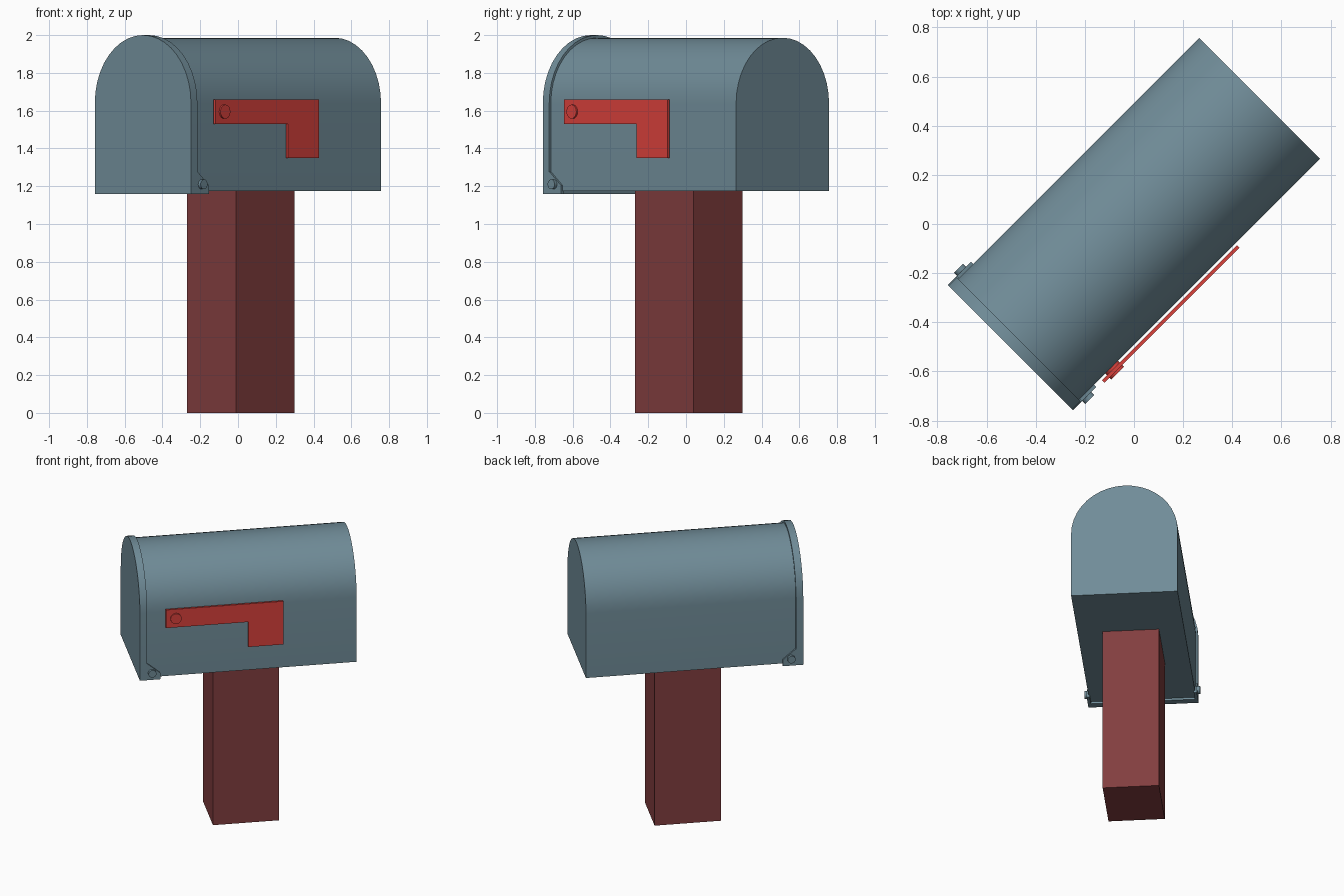
import bpy, bmesh, math
from mathutils import Matrix

if "Cube" in bpy.data.objects:
    bpy.data.objects.remove(bpy.data.objects["Cube"])

TURN = Matrix.Rotation(math.radians(45), 4, 'Z')  # whole mailbox is turned 45 degrees


def material(name, rgb):
    m = bpy.data.materials.new(name)
    m.diffuse_color = (*rgb, 1)
    m.use_nodes = True
    m.node_tree.nodes["Principled BSDF"].inputs["Base Color"].default_value = m.diffuse_color
    return m


SLATE = material("slate_blue_metal", (0.162, 0.262, 0.314))
RED = material("flag_red", (0.70, 0.054, 0.046))
WOOD = material("dark_red_wood", (0.225, 0.048, 0.050))


def prism(name, points, depth, mat, smooth=False):
    """Extrude a closed 3D outline along the depth vector, then turn it."""
    bm = bmesh.new()
    face = bm.faces.new([bm.verts.new(p) for p in points])
    ext = bmesh.ops.extrude_face_region(bm, geom=[face])
    moved = [v for v in ext["geom"] if isinstance(v, bmesh.types.BMVert)]
    bmesh.ops.translate(bm, verts=moved, vec=depth)
    bmesh.ops.recalc_face_normals(bm, faces=bm.faces)
    bm.transform(TURN)
    me = bpy.data.meshes.new(name)
    bm.to_mesh(me)
    bm.free()
    me.materials.append(mat)
    ob = bpy.data.objects.new(name, me)
    bpy.context.collection.objects.link(ob)
    if smooth:
        bpy.ops.object.select_all(action='DESELECT')
        ob.select_set(True)
        bpy.context.view_layer.objects.active = ob
        bpy.ops.object.shade_smooth_by_angle(angle=math.radians(30))
    return ob


def arch(x, radius, bottom, spring, steps=20):
    """Arched cross-section: straight sides with a half-round top."""
    pts = [(x, -radius, bottom)]
    for i in range(steps + 1):
        a = math.pi * i / steps
        pts.append((x, -radius * math.cos(a), spring + radius * math.sin(a)))
    return pts + [(x, radius, bottom)]


def disc(x, y, z, r, n=20):
    return [(x + r * math.cos(2 * math.pi * i / n), y,
             z + r * math.sin(2 * math.pi * i / n)) for i in range(n)]


# Post
prism("post", [(-0.198, -0.184, 0), (0.24, -0.184, 0),
               (0.24, 0.184, 0), (-0.198, 0.184, 0)], (0, 0, 1.18), WOOD)

# Box body and the slightly larger door
prism("box_body", arch(-0.67, 0.348, 1.175, 1.638), (1.393, 0, 0), SLATE, True)
prism("door", arch(-0.712, 0.36, 1.16, 1.64), (0.048, 0, 0), SLATE, True)

# Door hinge tabs and rivets on both sides
tab = [(-0.67, 1.16), (-0.577, 1.16), (-0.577, 1.205), (-0.66, 1.275), (-0.67, 1.275)]
for side, label in ((-1, "flag_side"), (1, "plain_side")):
    prism("hinge_tab_" + label, [(x, side * 0.34, z) for x, z in tab],
          (0, side * 0.02, 0), SLATE)
    prism("hinge_rivet_" + label, disc(-0.632, side * 0.34, 1.21, 0.026),
          (0, side * 0.038, 0), SLATE, True)

# Signal flag and its pivot
flag = [(-0.541, 1.53), (0.003, 1.53), (0.003, 1.35),
        (0.235, 1.35), (0.235, 1.66), (-0.541, 1.66)]
prism("flag", [(x, -0.358, z) for x, z in flag], (0, -0.014, 0), RED)
prism("flag_pivot", disc(-0.476, -0.34, 1.595, 0.037), (0, -0.042, 0), RED, True)
